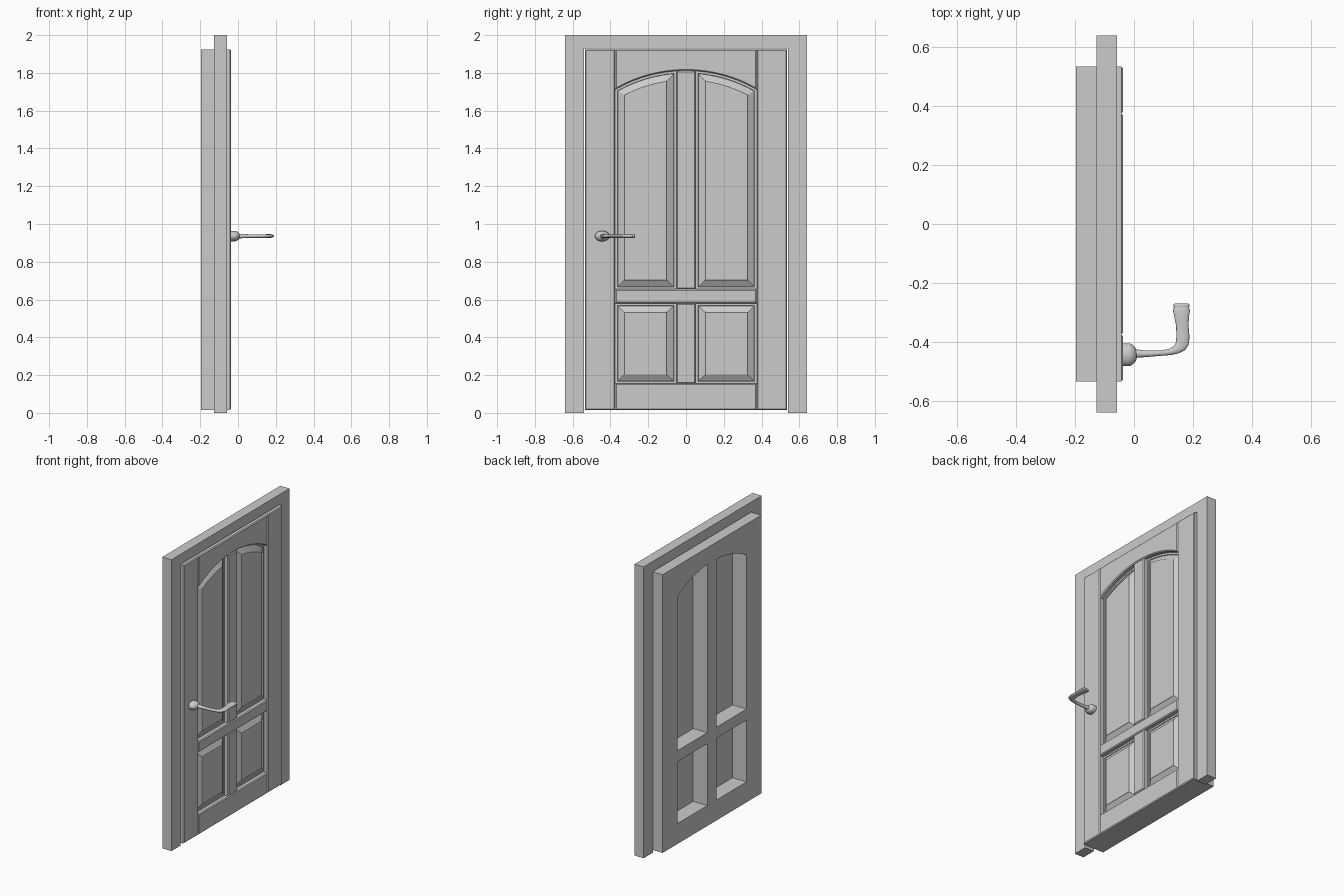
import bpy, bmesh, math

if "Cube" in bpy.data.objects:
    bpy.data.objects.remove(bpy.data.objects["Cube"])

paint = bpy.data.materials.new("light grey")
paint.diffuse_color = (0.6, 0.6, 0.6, 1)
paint.use_nodes = True
paint.node_tree.nodes["Principled BSDF"].inputs["Base Color"].default_value = paint.diffuse_color

BACK, FRONT = -0.197, -0.037        # door leaf depth range in x
ARCH_R, ARCH_Z = 0.75, 1.062        # arch circle centred on y = 0


def finish(name, bm):
    bmesh.ops.recalc_face_normals(bm, faces=bm.faces)
    me = bpy.data.meshes.new(name)
    bm.to_mesh(me)
    bm.free()
    ob = bpy.data.objects.new(name, me)
    bpy.context.collection.objects.link(ob)
    me.materials.append(paint)
    return ob


def loft(name, rings, bevel=0.0):
    """Skin a list of equal-length point rings and cap both ends."""
    bm = bmesh.new()
    vs = [[bm.verts.new(p) for p in r] for r in rings]
    n = len(vs[0])
    for a, b in zip(vs, vs[1:]):
        for i in range(n):
            bm.faces.new((a[i], a[(i + 1) % n], b[(i + 1) % n], b[i]))
    bm.faces.new(vs[0])
    bm.faces.new(vs[-1])
    if bevel:
        last = set(vs[-1])
        edges = [e for e in bm.edges if e.verts[0] in last and e.verts[1] in last]
        bmesh.ops.recalc_face_normals(bm, faces=bm.faces)
        bmesh.ops.bevel(bm, geom=edges, offset=bevel, segments=1, affect='EDGES')
    return finish(name, bm)


def prism(name, outline, x0, x1, bevel=0.0):
    return loft(name, [[(x, y, z) for y, z in outline] for x in (x0, x1)], bevel)


def rect(y0, y1, z0, z1):
    return [(y0, z0), (y1, z0), (y1, z1), (y0, z1)]


def arc(y0, y1, r=ARCH_R, n=16):
    ys = [y0 + (y1 - y0) * i / n for i in range(n + 1)]
    return [(y, ARCH_Z + math.sqrt(r * r - y * y)) for y in ys]


# surrounding door frame, open at the bottom
prism("door_frame", [(-0.64, 0), (-0.54, 0), (-0.54, 1.93), (0.54, 1.93),
                     (0.54, 0), (0.64, 0), (0.64, 2), (-0.64, 2)], -0.127, -0.057)

# stiles, rails and mullions with chamfered front edges
B = 0.006
prism("left_stile", rect(-0.535, -0.375, 0.015, 1.925), BACK, FRONT, B)
prism("right_stile", rect(0.375, 0.535, 0.015, 1.925), BACK, FRONT, B)
prism("bottom_rail", rect(-0.375, 0.375, 0.015, 0.155), BACK, FRONT, B)
prism("lock_rail", rect(-0.375, 0.375, 0.58, 0.655), BACK, FRONT, B)
prism("lower_mullion", rect(-0.05, 0.05, 0.155, 0.58), BACK, FRONT, B)
prism("upper_mullion", [(-0.05, 0.655), (0.05, 0.655)] + arc(0.05, -0.05, n=4),
      BACK, FRONT, B)
prism("arched_top_rail", [(0.375, 1.925), (-0.375, 1.925)] + arc(-0.375, 0.375, n=36),
      BACK, FRONT, B)


# raised panels: (inset, depth) steps from back to raised field
STEPS = [(0, -0.09), (0, -0.066), (0.012, -0.066), (0.014, -0.07),
         (0.047, -0.05), (0.049, -0.046)]


def panel(name, side, z0, z1=None):
    rings = []
    for d, x in STEPS:
        y0, y1 = side * (0.05 + d * 1.1), side * (0.375 - d)
        top = [(y1, z1 - d), (y0, z1 - d)] if z1 else arc(y1, y0, ARCH_R - d)
        rings.append([(x, y, z) for y, z in [(y0, z0 + d), (y1, z0 + d)] + top])
    loft(name, rings)


for label, s in (("left", -1), ("right", 1)):
    panel(label + "_lower_panel", s, 0.155, 0.58)
    panel(label + "_upper_panel", s, 0.655)


def smooth(ob, angle):
    bpy.context.view_layer.objects.active = ob
    ob.select_set(True)
    bpy.ops.object.shade_smooth_by_angle(angle=math.radians(angle))
    ob.select_set(False)


CIRCLE = [(math.cos(t * math.tau / 24), math.sin(t * math.tau / 24)) for t in range(24)]
HZ = 0.936

# domed oval rose
rose = [(-0.04, 0.038), (-0.018, 0.039), (-0.010, 0.037), (-0.002, 0.031),
        (0.005, 0.023), (0.009, 0.015)]
smooth(loft("handle_rose", [[(x, -0.444 + r * c, HZ + 0.72 * r * s) for c, s in CIRCLE]
                            for x, r in rose]), 50)

# lever: x, y, heading in degrees, half width, half thickness
lever = [(0.0, -0.440, 0, 0.015, 0.013), (0.04, -0.441, 0, 0.011, 0.010),
         (0.086, -0.439, 3, 0.009, 0.009), (0.12, -0.435, 12, 0.0105, 0.009),
         (0.142, -0.428, 30, 0.014, 0.009), (0.157, -0.417, 52, 0.020, 0.009),
         (0.165, -0.402, 75, 0.023, 0.009), (0.166, -0.380, 92, 0.022, 0.009),
         (0.164, -0.345, 92, 0.021, 0.009), (0.162, -0.315, 92, 0.025, 0.010),
         (0.161, -0.292, 90, 0.029, 0.011), (0.161, -0.287, 90, 0.027, 0.010),
         (0.161, -0.284, 90, 0.024, 0.009), (0.161, -0.280, 90, 0.027, 0.010),
         (0.161, -0.273, 90, 0.027, 0.010), (0.161, -0.270, 90, 0.023, 0.008)]
rings = []
for x, y, a, w, t in lever:
    a = math.radians(a)
    rings.append([(x - math.sin(a) * w * c, y + math.cos(a) * w * c, HZ + t * s)
                  for c, s in CIRCLE])
smooth(loft("handle_lever", rings), 50)
